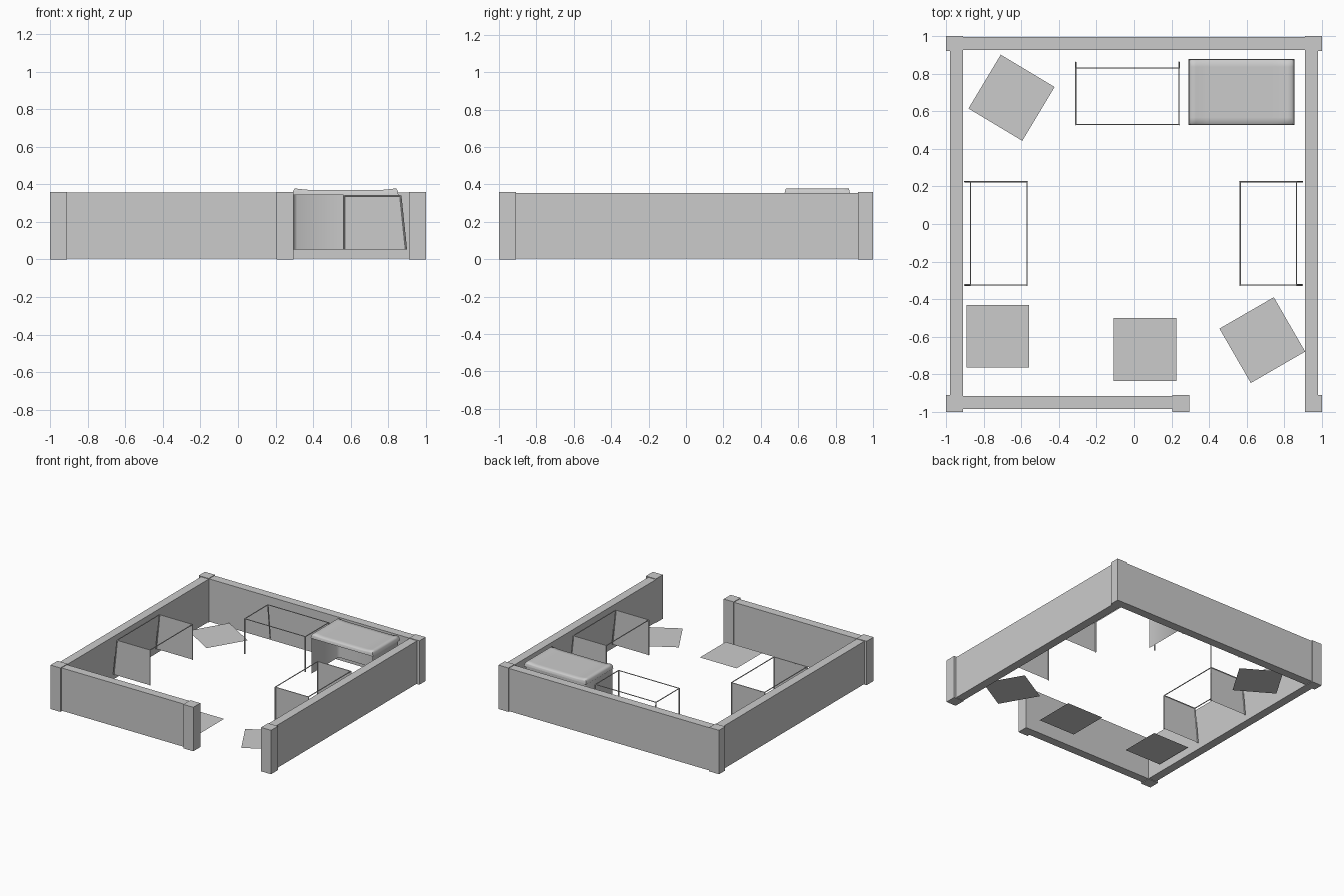
import bpy, bmesh, math
from mathutils import Vector, Matrix

if "Cube" in bpy.data.objects:
    bpy.data.objects.remove(bpy.data.objects["Cube"])


def finish(name, bm):
    me = bpy.data.meshes.new(name)
    bm.to_mesh(me)
    bm.free()
    ob = bpy.data.objects.new(name, me)
    bpy.context.collection.objects.link(ob)
    return ob


def box(name, x0, x1, y0, y1, z0, z1):
    bm = bmesh.new()
    bmesh.ops.create_cube(bm, size=1)
    for v in bm.verts:
        v.co = (x0 + (v.co.x + .5) * (x1 - x0),
                y0 + (v.co.y + .5) * (y1 - y0),
                z0 + (v.co.z + .5) * (z1 - z0))
    return finish(name, bm)


def rod(bm, a, b, r=.004):
    a, b = Vector(a), Vector(b)
    d = b - a
    m = Matrix.Translation((a + b) / 2) @ d.to_track_quat('Z', 'Y').to_matrix().to_4x4()
    bmesh.ops.create_cone(bm, segments=6, cap_ends=True, radius1=r, radius2=r,
                          depth=d.length, matrix=m)


def sheet(bm, pts):
    bm.faces.new([bm.verts.new(p) for p in pts])


# perimeter walls
box("left_wall", -.98, -.91, -.95, .95, .005, .355)
box("right_wall", .91, .98, -.95, .95, .005, .355)
box("back_wall", -.95, .95, .925, .995, .005, .355)
box("front_wall", -.95, .25, -.985, -.915, .005, .355)

# posts at the corners and at the gateway
for name, x, y in [("front_left_post", -.955, -.955), ("front_right_post", .955, -.955),
                   ("back_left_post", -.955, .96), ("back_right_post", .955, .96),
                   ("gate_post", .25, -.955)]:
    h = .04 if y > 0 else .045
    box(name, x - .045, x + .045, y - h, y + h, 0, .36)


# bench frame: local x along its length, y towards the wall
def bench(name, x, y, angle, panels):
    L, D, T, B = .275, .15, .34, .052
    frame = bmesh.new()
    top = [(-L, -D, T), (L, -D, T), (L, D, T), (-L, D, T)]
    for i in range(4):
        rod(frame, top[i], top[(i + 1) % 4])
        px, py, _ = top[i]
        # rear legs splay towards the wall
        rod(frame, top[i], (px, py + (.03 if py > 0 else 0), B), .005)
    obs = [finish(name + "_frame", frame)]
    if panels:
        side = bmesh.new()
        for s in (-L, L):
            sheet(side, [(s, -D, B), (s, D + .03, B), (s, D, T), (s, -D, T)])
        obs.append(finish(name + "_end_panels", side))
    for ob in obs:
        ob.location = (x, y, 0)
        ob.rotation_euler.z = angle


bench("left_bench", -.72, -.05, math.pi / 2, True)
bench("right_bench", .715, -.05, -math.pi / 2, True)
bench("back_bench", -.035, .68, 0, False)

# covered bench: skirt on the back and both ends, open front
bm = bmesh.new()
x0, x1, y0, y1, zb, zt = .295, .85, .53, .88, .052, .35
path = [(x0, y0), (x0, y1 - .02), (x0 + .02, y1), (x1 - .02, y1), (x1, y1 - .02), (x1, y0)]
for (ax, ay), (bx, by) in zip(path, path[1:]):
    sheet(bm, [(ax, ay, zb), (bx, by, zb), (bx, by, zt), (ax, ay, zt)])
bmesh.ops.remove_doubles(bm, verts=bm.verts, dist=.0005)
skirt = finish("bench_skirt", bm)
for p in skirt.data.polygons:
    p.use_smooth = True

# padded top, slightly dished between the raised ends
bm = bmesh.new()
n, m = 20, 10
bmesh.ops.create_grid(bm, x_segments=n, y_segments=m, size=1)
for v in bm.verts:
    u, w = v.co.x, v.co.y
    z = .370 + .008 * max(0, abs(u) - .75) / .25
    v.co = (.572 + .27 * u, .702 + .168 * w, z)
rim = [e for e in bm.edges if e.is_boundary]
for off, z in ((1.03, .364), (1.015, .342)):
    res = bmesh.ops.extrude_edge_only(bm, edges=rim)["geom"]
    for v in [g for g in res if isinstance(g, bmesh.types.BMVert)]:
        v.co = (.572 + (v.co.x - .572) * off, .702 + (v.co.y - .702) * off, z)
    rim = [g for g in res if isinstance(g, bmesh.types.BMEdge)]
bmesh.ops.recalc_face_normals(bm, faces=bm.faces)
pad = finish("bench_pad", bm)
bpy.context.view_layer.objects.active = pad
pad.select_set(True)
bpy.ops.object.shade_smooth_by_angle(angle=math.radians(80))

# flat square mats
for i, (x, y, a) in enumerate([(-.652, .672, -31), (-.725, -.597, 0),
                               (.058, -.668, 0), (.683, -.618, 30)]):
    bm = bmesh.new()
    bmesh.ops.create_grid(bm, x_segments=1, y_segments=1, size=.167)
    ob = finish(f"mat_{i + 1}", bm)
    ob.location = (x, y, .056)
    ob.rotation_euler.z = math.radians(a)
